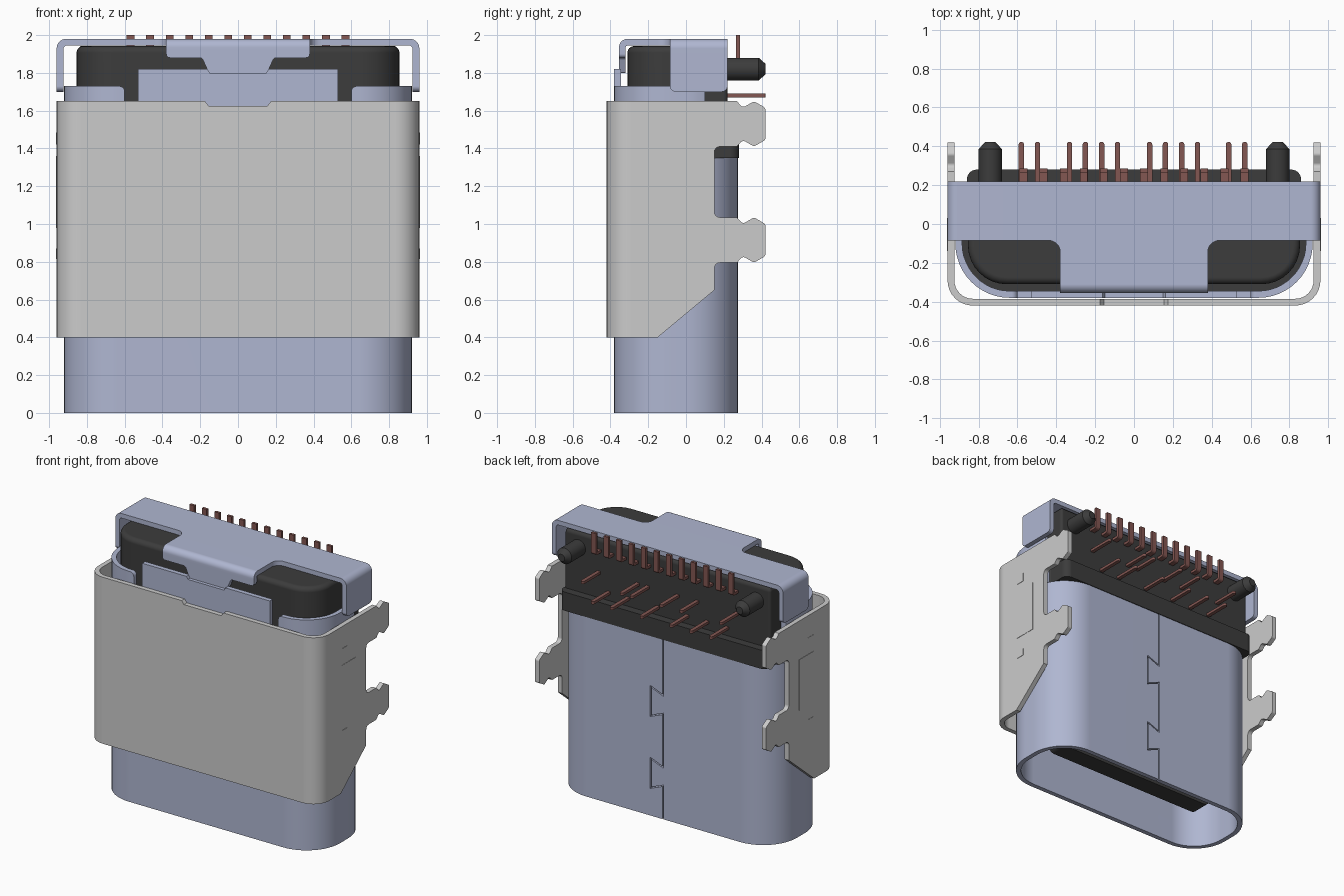
import bpy, bmesh, math
from mathutils import Vector, Matrix

if "Cube" in bpy.data.objects:
    bpy.data.objects.remove(bpy.data.objects["Cube"])


def material(name, rgb):
    m = bpy.data.materials.new(name)
    m.diffuse_color = (*rgb, 1)
    m.use_nodes = True
    m.node_tree.nodes["Principled BSDF"].inputs["Base Color"].default_value = m.diffuse_color
    return m


BLUE = material("blue_steel", (0.43, 0.47, 0.64))
GREY = material("light_grey_steel", (0.60, 0.60, 0.60))
BLACK = material("black_plastic", (0.045, 0.045, 0.045))
COPPER = material("copper_brown", (0.23, 0.095, 0.085))


def rounded(pts, radii, seg=8):
    """Polygon with filleted corners; radii is one number or one per corner."""
    if not isinstance(radii, (list, tuple)):
        radii = [radii] * len(pts)
    out = []
    for i, r in enumerate(radii):
        p, a, b = Vector(pts[i]), Vector(pts[i - 1]), Vector(pts[(i + 1) % len(pts)])
        if r == 0:
            out.append(p)
            continue
        u, v = (a - p).normalized(), (b - p).normalized()
        th = u.angle(v)
        d = r / math.tan(th / 2)
        c = p + (u + v).normalized() * (r / math.sin(th / 2))
        s, e = (p + u * d - c).normalized(), (p + v * d - c).normalized()
        out += [c + r * s.slerp(e, k / seg).normalized() for k in range(seg + 1)]
    return out


def rect(u0, u1, v0, v1):
    return [(u0, v0), (u1, v0), (u1, v1), (u0, v1)]


def new_object(name, bm, mat):
    bmesh.ops.recalc_face_normals(bm, faces=bm.faces)
    me = bpy.data.meshes.new(name)
    bm.to_mesh(me)
    bm.free()
    me.materials.append(mat)
    ob = bpy.data.objects.new(name, me)
    bpy.context.collection.objects.link(ob)
    return ob


def prism(name, pts, axis, lo, hi, mat=BLACK, bevel=None, width=0.03):
    """Extrude a 2D outline along an axis; bevel(edge) picks edges to round."""
    place = {'x': lambda u, v, w: (w, u, v), 'y': lambda u, v, w: (u, w, v),
             'z': lambda u, v, w: (u, v, w)}[axis]
    bm = bmesh.new()
    face = bm.faces.new([bm.verts.new(place(p[0], p[1], lo)) for p in pts])
    ext = bmesh.ops.extrude_face_region(bm, geom=[face], use_keep_orig=True)
    shift = Vector(place(0, 0, hi - lo))
    for v in ext["geom"]:
        if isinstance(v, bmesh.types.BMVert):
            v.co += shift
    if bevel:
        bmesh.ops.bevel(bm, geom=[e for e in bm.edges if bevel(e)], offset=width,
                        segments=4, profile=0.5, affect='EDGES')
    return new_object(name, bm, mat)


def select(obs):
    bpy.ops.object.select_all(action='DESELECT')
    for o in obs:
        o.select_set(True)
    bpy.context.view_layer.objects.active = obs[0]


def cut(ob, cutter, op='DIFFERENCE'):
    m = ob.modifiers.new("cut", 'BOOLEAN')
    m.object, m.operation, m.solver = cutter, op, 'EXACT'
    select([ob])
    bpy.ops.object.modifier_apply(modifier=m.name)
    bpy.data.objects.remove(cutter)


def join(obs):
    select(obs)
    bpy.ops.object.join()
    return obs[0]


def ribbon(path, w):
    """Constant-width outline around an open 2D path."""
    left, right = [], []
    p = [Vector(q) for q in path]
    for i, q in enumerate(p):
        d0 = (q - p[i - 1]).normalized() if i else (p[1] - q).normalized()
        d1 = (p[i + 1] - q).normalized() if i + 1 < len(p) else d0
        n = Vector((-d0.y - d1.y, d0.x + d1.x)).normalized()
        n *= w / 2 / n.dot(Vector((-d0.y, d0.x)))
        left.append(q + n)
        right.append(q - n)
    return left + right[::-1]


# Inner shell: rounded tube, stepped at the top, with a dovetailed back seam
shell = prism("inner_shell", rounded(rect(-.92, .92, -.38, .275), .28, 12), 'z', 0, 1.82, BLUE)
cut(shell, prism("c", rounded(rect(-.885, .885, -.345, .24), .245, 12), 'z', -1, 3))
cut(shell, prism("c", rect(-2, 2, .1, 1), 'z', 1.35, 3))
for s in (-1, 1):
    step = [(.53, 3), (.53, 1.6), (.60, 1.6), (.60, 1.73), (2, 1.73), (2, 3)]
    cut(shell, prism("c", rounded([(s * x, z) for x, z in step], [0, 0, 0, .03, 0, 0]), 'y', -1, 1))
cut(shell, prism("c", [(-.18, 1.85), (-.15, 1.80), (.15, 1.80), (.18, 1.85)], 'y', -1, 0))
seam = [(0, 1.5)]
for z in (.86, .32):
    seam += [(0, z + .07), (.1, z + .11), (.1, z - .11), (0, z - .07)]
seam += [(0, -.1)]
cut(shell, prism("c", ribbon(seam, .009), 'y', .1, .5))

# Outer cover: U-shaped sheet, sides trimmed to the lug profile
u_shape = [(-.96, .5), (-.96, -.42), (.96, -.42), (.96, .5),
           (.925, .5), (.925, -.385), (-.925, -.385), (-.925, .5)]
cover = prism("outer_cover", rounded(u_shape, [0, .13, .13, 0, 0, .095, .095, 0]), 'z', .4, 1.65, GREY)
lug = [(.27, -.12), (.30, -.085), (.36, -.12), (.42, -.085),
       (.42, .085), (.36, .12), (.30, .085), (.27, .12)]
lug_r = [.01, .02, .02, .015, .015, .02, .02, .01]
low = [(y, .915 + z) for y, z in lug]
high = [(y, 1.53 + z) for y, z in lug]
outline = ([(-.6, .35), (-.21, .35), (.15, .65), (.15, .795)] + low + [(.15, 1.035), (.15, 1.41)]
           + high + [(.24, 1.7), (-.6, 1.7)])
radii = [0, 0, 0, .03] + lug_r + [.03, .03] + lug_r + [0, 0]
cut(cover, prism("c", rounded(outline, radii, 4), 'x', -2, 2), 'INTERSECT')
cut(cover, prism("c", [(-.19, 1.67), (-.155, 1.625), (.155, 1.625), (.19, 1.67)], 'y', -1, 0))

# Thin pads on the cover sides
pads = []
for s in (-1, 1):
    for r in ((-.14, .03, .98, 1.36), (-.14, -.075, 1.42, 1.485), (-.14, -.075, .815, .87)):
        pads.append(prism("side_pads", rect(*r), 'x', s * .955, s * .9625, GREY))
join(pads)

# Top bracket: folded strip with side legs, front tongue and hooked lip
strip = [(-.96, 1.70), (-.96, 1.98), (.96, 1.98), (.96, 1.70),
         (.925, 1.70), (.925, 1.945), (-.925, 1.945), (-.925, 1.70)]
parts = [prism("top_bracket", rounded(strip, [0, .05, .05, 0, 0, .02, .02, 0]), 'y', -.085, .22, BLUE,
               lambda e: all(v.co.z < 1.701 for v in e.verts)
               and abs(e.verts[0].co.x - e.verts[1].co.x) > .02)]
bend = [(-.085, 1.98), (-.355, 1.98), (-.355, 1.92), (-.32, 1.92), (-.32, 1.945), (-.085, 1.945)]
parts.append(prism("tongue", rounded(bend, [0, .045, 0, 0, .012, 0]), 'x', -.38, .38, BLUE))
lip = [(.38, 1.92), (.38, 1.88), (.19, 1.88), (.155, 1.80),
       (-.155, 1.80), (-.19, 1.88), (-.38, 1.88), (-.38, 1.92)]
parts.append(prism("lip", rounded(lip, [0, .02, .02, .01, .01, .02, .02, 0], 4), 'y', -.355, -.32, BLUE))
for s in (-1, 1):
    arc = [(s * (.44 - .06 * math.sin(t)), -.145 + .06 * math.cos(t))
           for t in [k * math.pi / 16 for k in range(9)]]
    parts.append(prism("fillet", arc + [(s * .38, -.085)], 'z', 1.945, 1.98, BLUE))
bracket = join(parts)

# Plastic body: upper block, rear flange, plug inside the shell
body = join([
    prism("plastic_body", rounded(rect(-.855, .855, -.31, .22), [.2, .2, .02, .02]), 'z', 1.4, 1.942,
          BLACK, lambda e: all(v.co.z > 1.94 for v in e.verts), .035),
    prism("flange", rounded(rect(-.86, .86, .05, .28), [0, 0, .05, .05]), 'z', 1.35, 1.49),
    prism("plug", rounded(rect(-.89, .89, -.35, .245), .25), 'z', 1.28, 1.48)])

# Contact tongue inside the opening, with a thicker root
join([prism("contact_tongue", rounded(rect(-.69, .69, .15, 1.3), [.06, .06, 0, 0]), 'y', -.125, .015),
      prism("root", rect(-.71, .71, 1.02, 1.3), 'y', -.18, .07)])

# Locating pegs
pegs = []
for s in (-1, 1):
    for r0, r1, y0, y1 in ((.06, .06, .2, .385), (.06, .027, .385, .422)):
        bm = bmesh.new()
        bmesh.ops.create_cone(bm, cap_ends=True, segments=32, radius1=r0, radius2=r1, depth=y1 - y0,
                              matrix=Matrix.Translation((s * .74, (y0 + y1) / 2, 1.82))
                              @ Matrix.Rotation(-math.pi / 2, 4, 'X'))
        pegs.append(new_object("locating_pegs", bm, BLACK))
join(pegs)

# Twelve flat solder tails along the top edge, each bent into the body
tails = []
for i in range(12):
    x = (i - 5.5) * .1035
    foot = [(.2, 1.835), (.285, 1.835), (.285, 2.0), (.265, 2.0), (.265, 1.855), (.2, 1.855)]
    tails.append(prism("solder_tails", rounded(foot, [0, .02, 0, 0, 0, 0], 4), 'x', x - .02, x + .02, COPPER))
join(tails)

# Twelve through-hole pins in two staggered rows
rows = {1.68: (.57, .245, .162, -.085, -.25, -.58), 1.55: (.487, .327, .08, -.167, -.332, -.497)}
pins = []
for z, xs in rows.items():
    for x in xs:
        tip = rounded(rect(x - .014, x + .014, .2, .422), [0, 0, .012, .012], 4)
        pins.append(prism("through_pins", tip, 'z', z - .01, z + .01, COPPER))
join(pins)

# Smooth curved surfaces, keep folds crisp
for ob in list(bpy.context.collection.objects):
    select([ob])
    bpy.ops.object.shade_smooth_by_angle(angle=math.radians(30))
    ob.modifiers.new("flat_normals", 'WEIGHTED_NORMAL').keep_sharp = True
